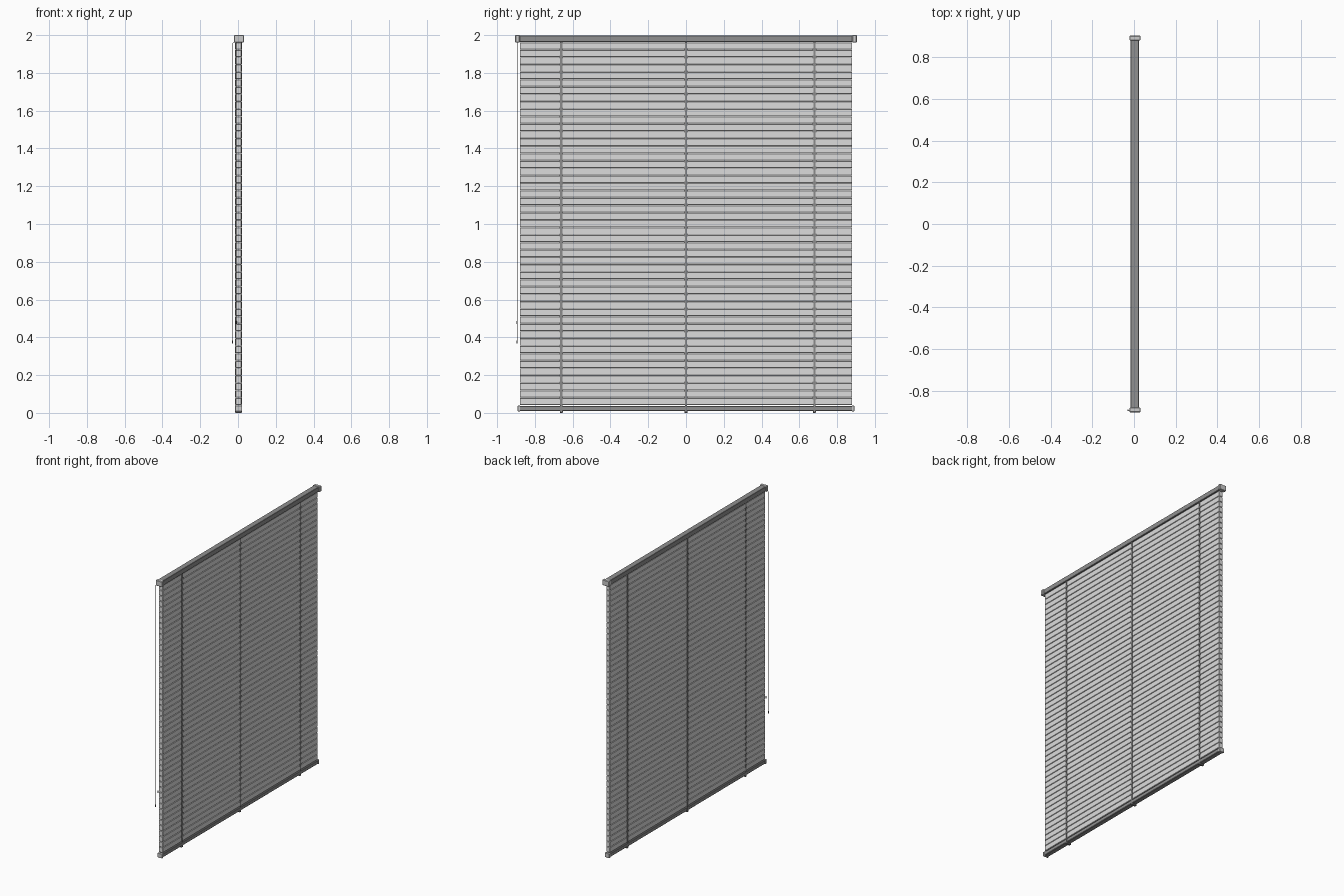
import bpy
import bmesh
from mathutils import Vector

cube = bpy.data.objects.get("Cube")
if cube:
    bpy.data.objects.remove(cube, do_unlink=True)


def material(name, r, g, b):
    m = bpy.data.materials.new(name)
    m.use_nodes = True
    m.diffuse_color = (r, g, b, 1)
    m.node_tree.nodes["Principled BSDF"].inputs["Base Color"].default_value = (r, g, b, 1)
    return m


SLAT = material("slat light grey", 0.72, 0.72, 0.72)
CAP = material("cap grey", 0.6, 0.6, 0.6)
RAIL = material("rail mid grey", 0.28, 0.28, 0.28)
TAPE = material("tape grey", 0.26, 0.26, 0.26)
CORD = material("cord dark grey", 0.12, 0.12, 0.12)


def box(name, x, y, z, mat, bevel=0):
    """Box from (min, max) ranges, with an optional bevel."""
    lo, hi = Vector((x[0], y[0], z[0])), Vector((x[1], y[1], z[1]))
    mid, size = (lo + hi) / 2, hi - lo
    bm = bmesh.new()
    bmesh.ops.create_cube(bm, size=1)
    bmesh.ops.scale(bm, vec=size, verts=bm.verts)
    mesh = bpy.data.meshes.new(name)
    bm.to_mesh(mesh)
    bm.free()
    mesh.materials.append(mat)
    ob = bpy.data.objects.new(name, mesh)
    ob.location = mid
    bpy.context.collection.objects.link(ob)
    if bevel:
        mod = ob.modifiers.new("bevel", "BEVEL")
        mod.width, mod.segments = bevel, 1
    return ob


def stack(ob, count, step):
    """Repeat an object upwards."""
    mod = ob.modifiers.new("stack", "ARRAY")
    mod.count = count
    mod.use_relative_offset = False
    mod.use_constant_offset = True
    mod.constant_offset_displace = (0, 0, step)


def cord(name, points, radius, mat):
    curve = bpy.data.curves.new(name, "CURVE")
    curve.dimensions = "3D"
    curve.bevel_depth, curve.bevel_resolution = radius, 1
    curve.use_fill_caps = True
    spline = curve.splines.new("POLY")
    spline.points.add(len(points) - 1)
    for p, co in zip(spline.points, points):
        p.co = (*co, 1)
    curve.materials.append(mat)
    ob = bpy.data.objects.new(name, curve)
    bpy.context.collection.objects.link(ob)


COUNT, BASE, TOP = 49, 0.041, 1.962
PITCH = (TOP - BASE) / COUNT
BACK, FRONT = -0.012, 0.018

# Rails
box("head_rail", (-0.016, 0.024), (-0.885, 0.885), (1.964, 1.998), RAIL, 0.002)
box("bottom_rail", (-0.014, 0.02), (-0.882, 0.882), (0.01, 0.037), RAIL, 0.003)

# Rail end caps
for side, name in ((-1, "right"), (1, "left")):
    y = sorted((side * 0.88, side * 0.904))
    box(f"head_cap_{name}", (-0.021, 0.031), y, (1.96, 2.0), CAP, 0.003)
    y = sorted((side * 0.878, side * 0.891))
    box(f"bottom_cap_{name}", (-0.016, 0.022), y, (0.007, 0.039), CAP, 0.002)

# Closed slats
slats = box("slats", (BACK, FRONT), (-0.88, 0.88),
            (BASE + 0.001, BASE + PITCH - 0.001), SLAT, 0.002)
stack(slats, COUNT, PITCH)

# Ladder tapes with a loop at each slat, and buttons under the bottom rail
for y, name in ((-0.66, "right"), (0, "middle"), (0.68, "left")):
    for x, face in ((BACK - 0.002, "back"), (FRONT + 0.002, "front")):
        box(f"tape_{name}_{face}", (x - 0.0015, x + 0.0015),
            (y - 0.006, y + 0.006), (0.006, 1.966), TAPE)
        loops = box(f"tape_loops_{name}_{face}", (x - 0.002, x + 0.002),
                    (y - 0.01, y + 0.01), (BASE + PITCH - 0.008, BASE + PITCH + 0.008), TAPE)
        stack(loops, COUNT - 1, PITCH)
    box(f"tape_button_{name}", (-0.015, 0.021), (y - 0.008, y + 0.008), (0, 0.011), TAPE, 0.002)

# Pull cords with end knobs
Y = -0.894
for name, x, end in (("long", -0.0285, 0.372), ("short", -0.009, 0.475)):
    cord(f"pull_cord_{name}",
         [(-0.012, Y, 1.975), (x, Y, 1.955), (x, Y, end)], 0.0015, CORD)
    cord(f"pull_knob_{name}", [(x, Y, end + 0.012), (x, Y, end - 0.004)], 0.0032, CORD)
